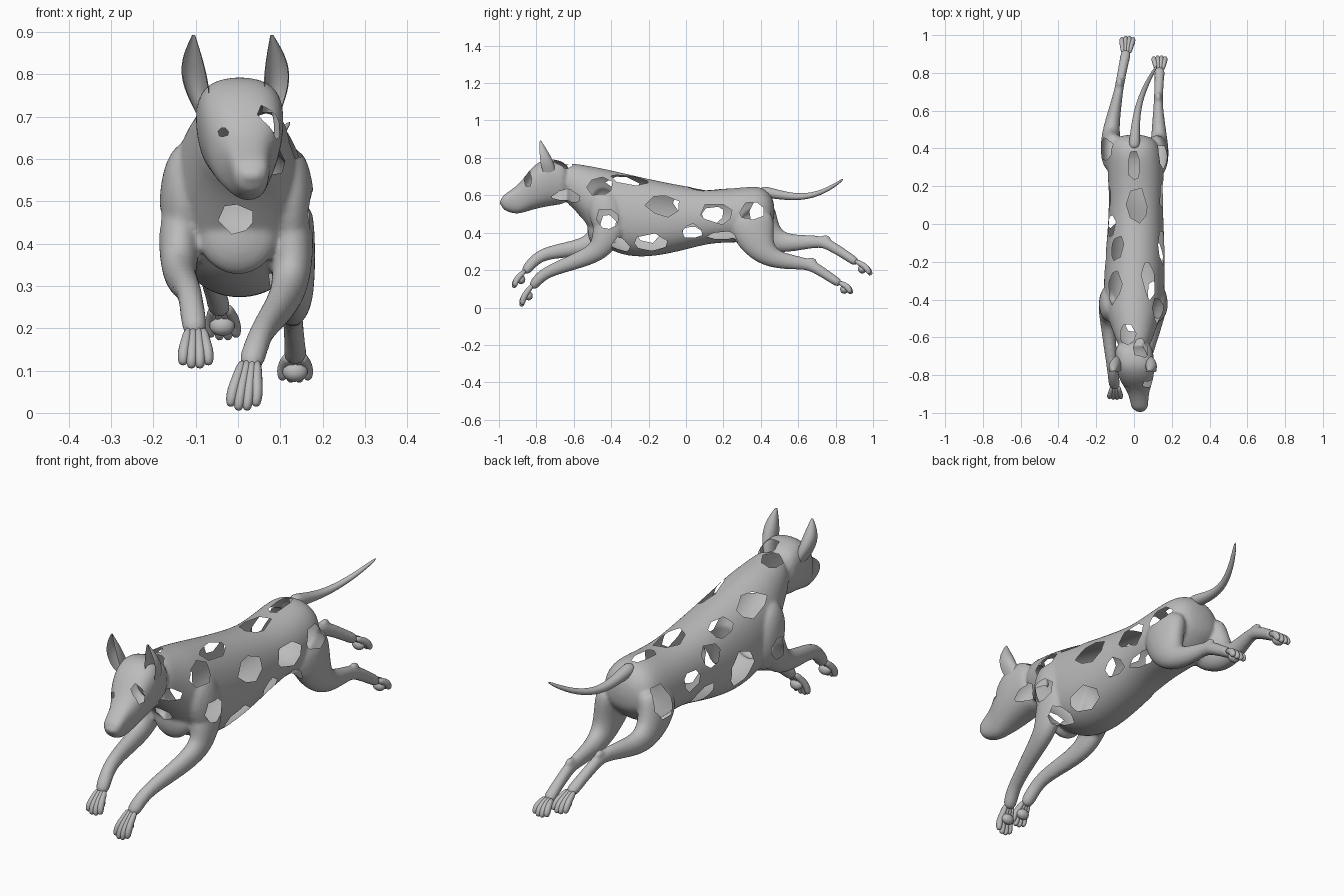
import bpy, bmesh, math, random
from mathutils import Vector, Matrix

random.seed(4)
cube = bpy.data.objects.get("Cube")
if cube:
    bpy.data.objects.remove(cube)

grey = bpy.data.materials.new("plain grey")
grey.use_nodes = True
colour = (0.5, 0.5, 0.5, 1)
grey.diffuse_color = colour
grey.node_tree.nodes["Principled BSDF"].inputs["Base Color"].default_value = colour


def make_object(name, bm, subdivide=0):
    bmesh.ops.recalc_face_normals(bm, faces=bm.faces)
    mesh = bpy.data.meshes.new(name)
    bm.to_mesh(mesh)
    bm.free()
    mesh.materials.append(grey)
    mesh.shade_smooth()
    obj = bpy.data.objects.new(name, mesh)
    bpy.context.collection.objects.link(obj)
    if subdivide:
        mod = obj.modifiers.new("rounding", 'SUBSURF')
        mod.levels = mod.render_levels = subdivide
    return obj


def squared(v, power):
    return math.copysign(abs(v) ** power, v)


def tube(bm, points, sides=12, axis=None, power=1, taper=0):
    """Loft ellipses along a path; each point is x, y, z, lateral radius, other radius."""
    spots = [Vector(p[:3]) for p in points]
    rings = []
    for i, p in enumerate(points):
        along = axis or (spots[min(i + 1, len(spots) - 1)] - spots[max(i - 1, 0)]).normalized()
        side = Vector((1, 0, 0))
        side = (side - along * side.dot(along)).normalized()
        up = side.cross(along)
        ring = []
        for k in range(sides):
            a = math.tau * k / sides
            c, s = squared(math.cos(a), power), squared(math.sin(a), power)
            ring.append(bm.verts.new(spots[i] + side * p[3] * c * (1 + taper * s) + up * p[-1] * s))
        rings.append(ring)
    for a, b in zip(rings, rings[1:]):
        for k in range(sides):
            n = (k + 1) % sides
            bm.faces.new((a[k], a[n], b[n], b[k]))
    bm.faces.new(rings[0])
    bm.faces.new(rings[-1])


def blob(bm, centre, size, tilt=0):
    m = Matrix.Translation(centre) @ Matrix.Rotation(tilt, 4, 'X') @ Matrix.Diagonal((*size, 1))
    bmesh.ops.create_icosphere(bm, subdivisions=2, radius=1, matrix=m)


# Trunk and neck, then head: y, top, bottom, half width, x offset
trunk = [
    (-.66, .77, .57, .08, 0), (-.6, .77, .535, .1, 0), (-.53, .757, .44, .125, 0),
    (-.46, .745, .34, .152, 0), (-.35, .72, .28, .16, 0), (-.2, .685, .267, .158, .005),
    (0, .645, .31, .145, .01), (.12, .63, .345, .141, .01), (.25, .635, .35, .147, .01),
    (.36, .65, .35, .145, .005), (.43, .635, .41, .125, 0), (.475, .57, .46, .07, 0)]
head = [
    (-.99, .588, .54, .034, .03), (-.965, .608, .515, .044, .03), (-.91, .645, .5, .05, .025),
    (-.87, .685, .508, .064, .02), (-.83, .745, .522, .086, .012), (-.76, .797, .54, .1, .008),
    (-.69, .79, .55, .1, 0), (-.62, .765, .56, .09, 0)]
bm = bmesh.new()
for rows, power, taper in ((trunk, .92, -.05), (head, .78, .13)):
    tube(bm, [(x, y, (t + b) / 2, w * 1.03, (t - b) / 2 * 1.03) for y, t, b, w, x in rows],
         16, Vector((0, 1, 0)), power, taper)

# Limbs from shoulder or hip to wrist or ankle
limbs = {
    "front_left": [(.115, -.38, .5, .065, .1), (.13, -.43, .38, .052, .085), (.125, -.46, .3, .045, .058),
                   (.1, -.58, .25, .037, .046), (.06, -.72, .2, .029, .034), (.045, -.78, .165, .03, .032),
                   (.025, -.83, .1, .034, .028)],
    "front_right": [(-.12, -.38, .52, .065, .1), (-.14, -.44, .41, .052, .085), (-.14, -.5, .335, .043, .056),
                    (-.13, -.62, .31, .036, .044), (-.115, -.76, .29, .03, .036), (-.108, -.82, .245, .03, .032),
                    (-.1, -.87, .18, .034, .028)],
    "hind_left": [(.1, .34, .52, .08, .13), (.125, .36, .39, .062, .125), (.135, .42, .275, .048, .065),
                  (.13, .53, .245, .036, .045), (.128, .64, .235, .024, .033), (.13, .69, .215, .025, .031),
                  (.135, .78, .155, .026, .025), (.135, .83, .122, .032, .026)],
    "hind_right": [(-.095, .35, .53, .08, .13), (-.12, .39, .43, .062, .12), (-.125, .48, .345, .048, .066),
                   (-.105, .59, .345, .036, .045), (-.08, .71, .355, .024, .033), (-.072, .76, .34, .025, .031),
                   (-.05, .87, .27, .026, .025), (-.04, .92, .235, .032, .026)]}
for path in limbs.values():
    tube(bm, path)

# Shoulder muscles, heels, nose and breastbone
for s in (-1, 1):
    blob(bm, (s * .125 - .003, -.42, .49), (.062, .1, .16), .25)
blob(bm, (.128, .67, .25), (.018, .03, .018))
blob(bm, (-.077, .745, .37), (.018, .03, .018))
blob(bm, (.033, -.975, .562), (.036, .024, .02))
blob(bm, (0, -.48, .42), (.1, .05, .1))

draft = make_object("body_draft", bm, 2)
remesh = draft.modifiers.new("union", 'REMESH')
remesh.mode = 'VOXEL'
remesh.voxel_size = .008
soft = draft.modifiers.new("soften", 'SMOOTH')
soft.factor = .5
soft.iterations = 5
bpy.context.view_layer.update()
union = bpy.data.meshes.new_from_object(draft.evaluated_get(bpy.context.evaluated_depsgraph_get()))
bpy.data.objects.remove(draft)
bm = bmesh.new()
bm.from_mesh(union)

# Openings in the hollow skin: x, y, z, half length, half height
openings = [
    (.18, -.42, .47, .06, .055), (.11, -.46, .64, .06, .055), (.1, -.64, .59, .07, .033),
    (.08, -.3, .68, .1, .04), (.15, -.12, .545, .09, .055), (.15, .17, .505, .08, .05),
    (.17, .35, .525, .06, .055), (.15, .03, .4, .055, .04), (.12, -.19, .35, .085, .05),
    (.12, -.36, .33, .045, .05), (.13, .2, .37, .07, .03), (.04, -.66, .77, .05, .04),
    (.09, -.85, .69, .024, .045), (.02, .1, .65, .085, .055), (0, .31, .65, .075, .03),
    (-.1, -.33, .66, .085, .05), (-.09, -.13, .63, .065, .04), (-.14, -.01, .56, .06, .045),
    (-.16, -.2, .43, .07, .08), (-.14, .14, .5, .06, .045), (-.17, .4, .5, .055, .08),
    (-.04, -.58, .77, .05, .04), (-.17, -.42, .45, .04, .05), (-.13, .04, .38, .06, .045),
    (-.045, -.88, .665, .016, .01), (0, -.54, .46, .04, .04)]
bm.normal_update()
skin = [(f.calc_center_median(), f.normal.copy()) for f in bm.faces]
for x, y, z, length, height in openings:
    centre, n = min(skin, key=lambda s: (s[0] - Vector((x, y, z))).length_squared)
    u = Vector((0, 1, 0))
    u = (u - n * u.dot(n)).normalized()
    v = n.cross(u)
    reach = 1.6 * max(length, height)
    patch = []
    for f in bm.faces:
        d = f.calc_center_median() - centre
        if d.length < reach and abs(d.dot(n)) < .06 and f.normal.dot(n) > -.2:
            patch.append(f)

    planes = []
    for k in range(7):
        a = math.tau * k / 7 + random.uniform(-.25, .25)
        out = u * (math.cos(a) / length) + v * (math.sin(a) / height)
        size = 1 / out.length
        out.normalize()
        co = centre + out * size * random.uniform(.85, 1.05)
        planes.append((co, out))
        parts = set(patch)
        for f in patch:
            parts.update(f.verts)
            parts.update(f.edges)
        cut = bmesh.ops.bisect_plane(bm, geom=list(parts), plane_co=co, plane_no=out)
        patch = [g for g in cut["geom"] if isinstance(g, bmesh.types.BMFace)]
    inside = [f for f in patch if f.is_valid and
              all((f.calc_center_median() - co).dot(out) < 0 for co, out in planes)]
    bmesh.ops.delete(bm, geom=inside, context='FACES')
make_object("body", bm)

# Paws with four long toes each
tips = {"front_left": (.01, -.88, .004), "front_right": (-.1, -.92, .104),
        "hind_left": (.135, .885, .072), "hind_right": (-.033, .99, .172)}
for name, tip in tips.items():
    bm = bmesh.new()
    wrist, end = Vector(limbs[name][-1][:3]), Vector(tip)
    run = end - wrist
    lift = Vector((0, -.012, .008)) if "front" in name else Vector((0, .006, .014))
    for k in (-1.5, -.5, .5, 1.5):
        short = .9 if abs(k) > 1 else 1
        path = []
        for t, spread, r in ((-.3, .011, .013), (.25, .015, .017), (.6, .019, .018), (.85, .02, .017), (1, .02, .01)):
            spot = wrist + run * t * short + lift * math.sin(max(t, 0) * math.pi)
            path.append((spot.x + k * spread, spot.y, spot.z, r * .85, r))
        tube(bm, path, 8)
    blob(bm, wrist + run * .35 - lift * .5, (.032, .024, .026))
    make_object(name + "_paw", bm, 1)

# Tail
bm = bmesh.new()
tube(bm, [(0, .39, .625, .035), (.005, .47, .608, .028), (.012, .57, .59, .021), (.035, .67, .595, .016),
          (.08, .77, .635, .012), (.125, .845, .69, .006)], 10)
make_object("tail", bm, 2)

# Ears: thin upright cups, open toward the front and rooted in the skull
for s, tip, name in ((1, .08, "left_ear"), (-1, .105, "right_ear")):
    bm = bmesh.new()
    rows = []
    for t, w, depth in ((0, .024, .045), (.25, .031, .05), (.5, .034, .042), (.75, .024, .025), (1, .004, .005)):
        row = []
        for k in range(7):
            a = math.radians(-35 + 250 * k / 6)
            row.append(bm.verts.new((s * (.078 + .055 * t * (1 - t) + (tip - .078) * t) + w * math.cos(a),
                                     -.735 - .045 * t + depth * math.sin(a), .71 + .183 * t)))
        rows.append(row)
    for a, b in zip(rows, rows[1:]):
        for k in range(6):
            bm.faces.new((a[k], a[k + 1], b[k + 1], b[k]))
    make_object(name, bm, 2)
